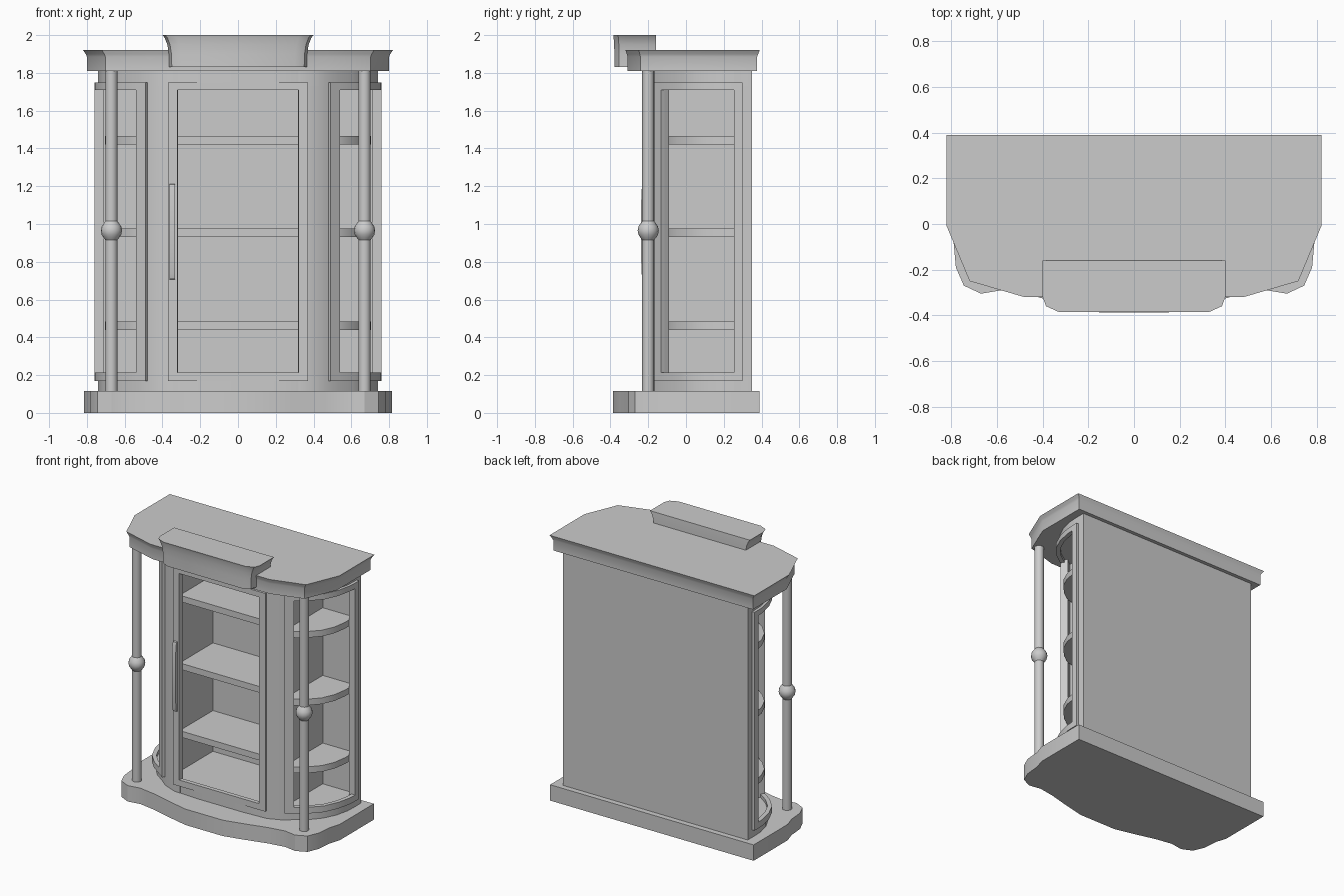
import bpy, bmesh, math
from mathutils import Vector

old = bpy.data.objects.get("Cube")
if old:
    bpy.data.objects.remove(old, do_unlink=True)

grey = bpy.data.materials.new("plain grey")
grey.use_nodes = True
colour = (0.6, 0.6, 0.6, 1)
grey.diffuse_color = colour
grey.node_tree.nodes["Principled BSDF"].inputs["Base Color"].default_value = colour


def finish(name, bm, smooth=True):
    bmesh.ops.recalc_face_normals(bm, faces=bm.faces[:])
    me = bpy.data.meshes.new(name)
    bm.to_mesh(me)
    bm.free()
    me.materials.append(grey)
    ob = bpy.data.objects.new(name, me)
    bpy.context.collection.objects.link(ob)
    if smooth:
        bpy.ops.object.select_all(action='DESELECT')
        ob.select_set(True)
        bpy.context.view_layer.objects.active = ob
        bpy.ops.object.shade_smooth_by_angle(angle=math.radians(30))
    return ob


def loft(name, plan, levels):
    """Stack a plan outline at levels of (z, x scale, y scale)."""
    bm = bmesh.new()
    rings = [[bm.verts.new((x * sx, y * sy, z)) for x, y in plan] for z, sx, sy in levels]
    n = len(plan)
    for low, high in zip(rings, rings[1:]):
        for i in range(n):
            j = (i + 1) % n
            bm.faces.new((low[i], low[j], high[j], high[i]))
    bm.faces.new(rings[0])
    bm.faces.new(rings[-1])
    return finish(name, bm)


def slab(name, plan, z0, z1):
    return loft(name, plan, [(z0, 1, 1), (z1, 1, 1)])


def box(name, x0, x1, y0, y1, z0, z1):
    return slab(name, [(x0, y0), (x1, y0), (x1, y1), (x0, y1)], z0, z1)


def mirrored(half):
    return half + [(-x, y) for x, y in reversed(half)]


def strip(name, path, depth, z0, z1, side):
    """Curved wall following a path, thickened towards the inside."""
    pts = [Vector(p) for p in path]
    inner = []
    for i, p in enumerate(pts):
        d = (pts[min(i + 1, len(pts) - 1)] - pts[max(i - 1, 0)]).normalized()
        inner.append(p + Vector((-d.y, d.x)) * depth)
    plan = [(side * p.x, p.y) for p in pts + inner[::-1]]
    return slab(name, plan, z0, z1)


def lathe(name, profile, x, y, sides):
    bm = bmesh.new()
    rings = [[bm.verts.new((x + r * math.cos(math.tau * i / sides),
                            y + r * math.sin(math.tau * i / sides), z))
              for i in range(sides)] for r, z in profile]
    for a, b in zip(rings, rings[1:]):
        for i in range(sides):
            j = (i + 1) % sides
            bm.faces.new((a[i], a[j], b[j], b[i]))
    bm.faces.new(rings[0])
    bm.faces.new(rings[-1])
    return finish(name, bm)


# Heights shared by the frames
FRAME_LOW, OPEN_LOW, OPEN_HIGH, FRAME_HIGH = 0.17, 0.215, 1.71, 1.75

# Wavy plinth
plinth = [(0.815, 0.39), (0.815, 0.0), (0.79, -0.08), (0.78, -0.19), (0.745, -0.27),
          (0.67, -0.305), (0.58, -0.29), (0.46, -0.31), (0.3, -0.352), (0.15, -0.387)]
slab("plinth", mirrored(plinth), 0, 0.115)

# Cornice with flared lip
cornice = [(0.82, 0.39), (0.82, -0.01), (0.72, -0.25), (0.48, -0.32)]
loft("cornice", mirrored(cornice),
     [(1.81, 0.975, 0.965), (1.885, 0.975, 0.965), (1.9, 0.983, 0.98), (1.92, 1, 1)])

# Coved pediment
pediment = [(0.4, -0.16), (0.4, -0.32), (0.385, -0.36), (0.33, -0.385)]
loft("pediment", mirrored(pediment),
     [(1.83, 0.91, 0.985), (1.9, 0.915, 0.985), (1.95, 0.935, 0.988),
      (1.985, 0.97, 0.995), (2.0, 1, 1)])

# Cabinet floor, ceiling and back
body = [(0.74, 0.35), (0.74, 0.29), (0.737, 0.2), (0.715, 0.107), (0.67, 0.017),
        (0.605, -0.058), (0.527, -0.113), (0.47, -0.16), (0.37, -0.2), (0.18, -0.21)]
slab("cabinet_floor", mirrored(body), 0.1, 0.19)
slab("cabinet_ceiling", mirrored(body), 1.73, 1.82)
box("back_panel", -0.74, 0.74, 0.32, 0.35, 0.11, 1.81)

# Door frame
for s, word in ((-1, "right"), (1, "left")):
    a, b = sorted((s * 0.32, s * 0.37))
    box("door_stile_" + word, a, b, -0.216, -0.185, FRAME_LOW, FRAME_HIGH)
box("door_bottom_rail", -0.32, 0.32, -0.216, -0.185, FRAME_LOW, OPEN_LOW)
box("door_top_rail", -0.32, 0.32, -0.216, -0.185, OPEN_HIGH, FRAME_HIGH)

# Bowed door handle
bow = [(-0.207, 0.705), (-0.228, 0.71), (-0.236, 0.74), (-0.24, 0.96),
       (-0.236, 1.18), (-0.228, 1.21), (-0.207, 1.215)]
bm = bmesh.new()
edges = [[bm.verts.new((x, y, z)) for y, z in bow] for x in (-0.362, -0.333)]
bm.faces.new(edges[0])
bm.faces.new(edges[1])
for i in range(len(bow)):
    j = (i + 1) % len(bow)
    bm.faces.new((edges[0][i], edges[0][j], edges[1][j], edges[1][i]))
finish("door_handle", bm)

# Curved side windows, posts, partitions, shelves and columns
bowed = [(0.49, -0.168), (0.54, -0.132), (0.62, -0.075), (0.69, 0.0),
         (0.735, 0.1), (0.757, 0.2), (0.76, 0.255), (0.76, 0.3)]
front_post = [(0.32, -0.204), (0.37, -0.2), (0.47, -0.16), (0.527, -0.113)]
side_shelf = [(0.44, 0.33), (0.44, -0.11), (0.5, -0.1), (0.58, -0.045),
              (0.65, 0.03), (0.69, 0.12), (0.705, 0.22), (0.705, 0.33)]
shelf_heights = (0.44, 0.93, 1.42)
R, BALL, MID = 0.032, 0.056, 0.965

for s, word in ((-1, "right"), (1, "left")):
    strip("front_post_" + word, front_post, 0.03, 0.11, 1.81, s)
    strip("back_post_" + word, [(0.74, 0.255), (0.74, 0.35)], 0.03, 0.11, 1.81, s)
    strip("window_front_stile_" + word, bowed[:2], 0.025, OPEN_LOW, OPEN_HIGH, s)
    strip("window_back_stile_" + word, bowed[-2:], 0.03, OPEN_LOW, OPEN_HIGH, s)
    strip("window_bottom_rail_" + word, bowed, 0.03, FRAME_LOW, OPEN_LOW, s)
    strip("window_top_rail_" + word, bowed, 0.03, OPEN_HIGH, FRAME_HIGH, s)
    a, b = sorted((s * 0.425, s * 0.455))
    box("partition_" + word, a, b, -0.15, 0.33, 0.15, 1.77)
    for z in shelf_heights:
        slab("side_shelf_" + word, [(s * x, y) for x, y in side_shelf], z, z + 0.045)
    ball = [(BALL * math.sin(t), MID - BALL * math.cos(t))
            for t in (math.pi * k / 8 for k in range(2, 7))]
    lathe("column_" + word, [(R, 0.11), (R, MID - 0.05)] + ball
          + [(R, MID + 0.05), (R, 1.82)], s * 0.67, -0.2, 16)

# Centre shelves
for z in shelf_heights:
    box("centre_shelf", -0.43, 0.43, -0.06, 0.33, z, z + 0.045)
